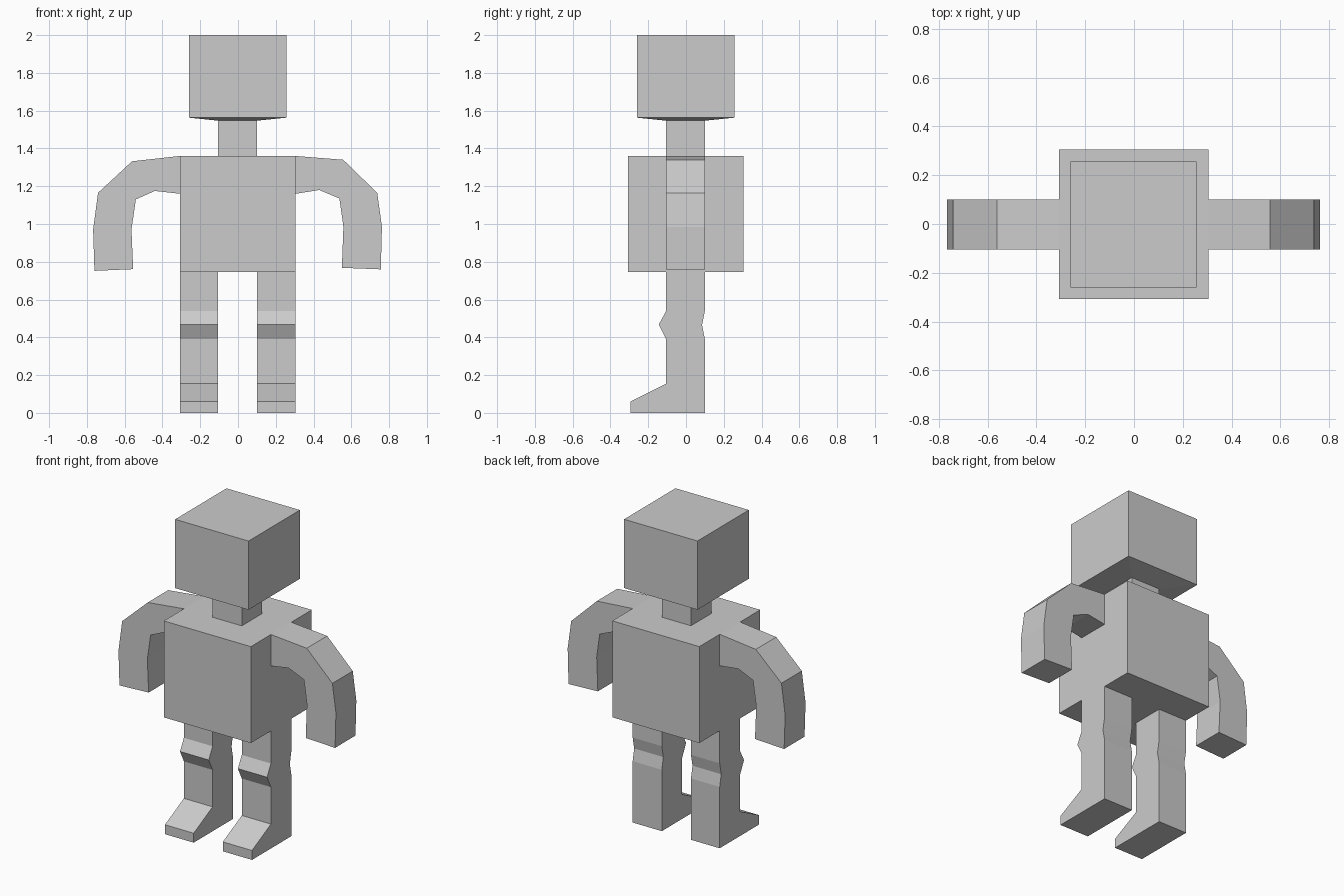
import bpy
import bmesh

if "Cube" in bpy.data.objects:
    bpy.data.objects.remove(bpy.data.objects["Cube"], do_unlink=True)

grey = bpy.data.materials.new("plain_grey")
grey.use_nodes = True
colour = (0.6, 0.6, 0.6, 1)
grey.diffuse_color = colour
grey.node_tree.nodes["Principled BSDF"].inputs["Base Color"].default_value = colour


def finish(name, bm):
    bmesh.ops.recalc_face_normals(bm, faces=bm.faces)
    mesh = bpy.data.meshes.new(name)
    bm.to_mesh(mesh)
    bm.free()
    mesh.materials.append(grey)
    obj = bpy.data.objects.new(name, mesh)
    bpy.context.collection.objects.link(obj)
    return obj


def loft(name, sections, bottom=True, top=True):
    """Stack square sections given as (low, high, z)."""
    bm = bmesh.new()
    rings = [[bm.verts.new((x, y, z)) for x, y in
              ((lo, lo), (hi, lo), (hi, hi), (lo, hi))] for lo, hi, z in sections]
    for a, b in zip(rings, rings[1:]):
        for i in range(4):
            j = (i + 1) % 4
            bm.faces.new((a[i], a[j], b[j], b[i]))
    if bottom:
        bm.faces.new(rings[0])
    if top:
        bm.faces.new(rings[-1])
    return finish(name, bm)


def limb(name, outline, place, low, high):
    """Extrude an outline; it stays open at the joint, from last point to first."""
    bm = bmesh.new()
    a = [bm.verts.new(place(p, low)) for p in outline]
    b = [bm.verts.new(place(p, high)) for p in outline]
    bm.faces.new(a)
    bm.faces.new(b)
    for i in range(len(outline) - 1):
        bm.faces.new((a[i], a[i + 1], b[i + 1], b[i]))
    return finish(name, bm)


# Torso, neck and head with its shallow sloping underside
loft("torso", [(-0.307, 0.305, 0.747), (-0.307, 0.305, 1.36)])
loft("neck", [(-0.105, 0.1, 1.36), (-0.105, 0.1, 1.547)], bottom=False, top=False)
loft("head", [(-0.105, 0.1, 1.547), (-0.26, 0.256, 1.563), (-0.26, 0.256, 2)], bottom=False)

# Arms: curved outlines in x and z, slightly different on each side
left_arm = [(0.305, 1.36), (0.557, 1.34), (0.737, 1.165), (0.762, 0.985), (0.756, 0.76),
            (0.55, 0.768), (0.558, 0.985), (0.537, 1.135), (0.43, 1.18), (0.305, 1.16)]
right_arm = [(-0.307, 1.36), (-0.561, 1.332), (-0.741, 1.165), (-0.767, 0.97), (-0.76, 0.752),
             (-0.555, 0.761), (-0.564, 0.97), (-0.541, 1.13), (-0.44, 1.175), (-0.307, 1.16)]
for name, outline in (("left_arm", left_arm), ("right_arm", right_arm)):
    limb(name, outline, lambda p, y: (p[0], y, p[1]), -0.105, 0.1)

# Legs: side outline in y and z with knee ridge, knee crease and wedge foot
leg = [(-0.105, 0.747), (-0.105, 0.54), (-0.144, 0.468), (-0.105, 0.39),
       (-0.105, 0.155), (-0.295, 0.06), (-0.295, 0), (0.1, 0),
       (0.1, 0.39), (0.085, 0.465), (0.1, 0.54), (0.1, 0.747)]
for name, low, high in (("left_leg", 0.1, 0.305), ("right_leg", -0.307, -0.105)):
    limb(name, leg, lambda p, x: (x, p[0], p[1]), low, high)
